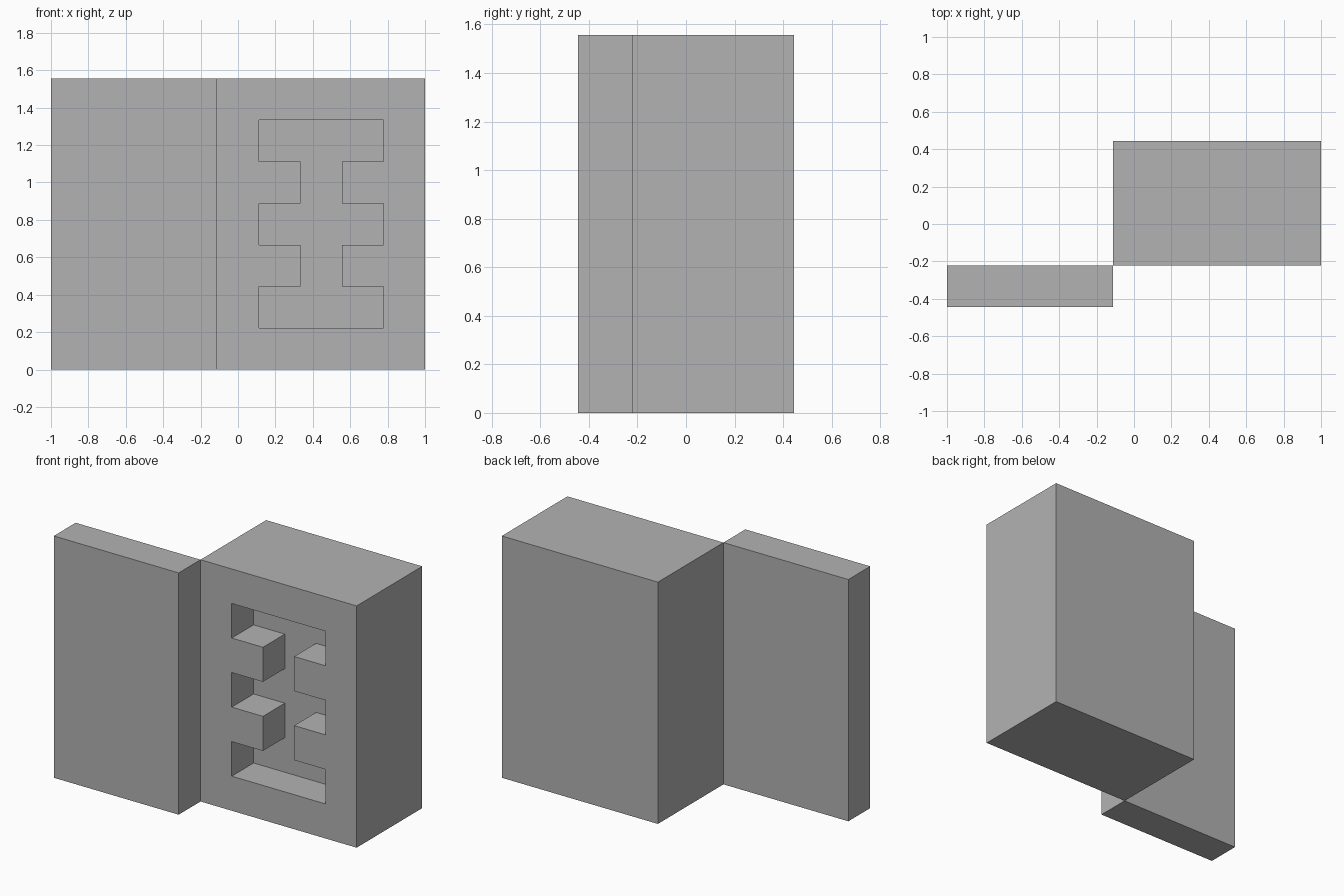
import bpy
import bmesh
from mathutils import Vector

U = 2 / 9 / 2  # one module of the design grid

cube = bpy.data.objects.get("Cube")
if cube:
    bpy.data.objects.remove(cube, do_unlink=True)

grey = bpy.data.materials.new("plain grey")
grey.use_nodes = True
colour = (0.448, 0.448, 0.448, 1)
grey.diffuse_color = colour
grey.node_tree.nodes["Principled BSDF"].inputs["Base Color"].default_value = colour


def extrude_outline(name, outline, y_front, y_back):
    """Extrude an x-z outline, in modules, from y_front to y_back."""
    bm = bmesh.new()
    face = bm.faces.new([bm.verts.new((x * U, y_front * U, z * U)) for x, z in outline])
    result = bmesh.ops.extrude_face_region(bm, geom=[face])
    moved = [v for v in result["geom"] if isinstance(v, bmesh.types.BMVert)]
    bmesh.ops.translate(bm, verts=moved, vec=Vector((0, (y_back - y_front) * U, 0)))
    # Keep the starting cap so that the solid is closed
    if not face.is_valid or any(e.is_boundary for e in bm.edges):
        bmesh.ops.holes_fill(bm, edges=[e for e in bm.edges if e.is_boundary])
    bmesh.ops.recalc_face_normals(bm, faces=bm.faces)
    mesh = bpy.data.meshes.new(name)
    bm.to_mesh(mesh)
    bm.free()
    mesh.materials.append(grey)
    obj = bpy.data.objects.new(name, mesh)
    bpy.context.collection.objects.link(obj)
    return obj


def rectangle(x0, x1, height):
    return [(x0, 0), (x1, 0), (x1, height), (x0, height)]


# Thin front panel and thick main block, meeting along one vertical edge
extrude_outline("front_panel", rectangle(-9, -1, 14), -4, -2)
block = extrude_outline("main_block", rectangle(-1, 9, 14), -2, 4)

# Recess with two square teeth on each side, mirrored about its centre line
centre = 4
half = [(3, 2), (3, 4), (1, 4), (1, 6), (3, 6), (3, 8), (1, 8), (1, 10), (3, 10), (3, 12)]
outline = [(centre + x, z) for x, z in half]
outline += [(centre - x, z) for x, z in reversed(half)]
cutter = extrude_outline("recess_cutter", outline, -3, 0)
cutter.hide_render = True

cut = block.modifiers.new("recess", "BOOLEAN")
cut.operation = "DIFFERENCE"
cut.solver = "EXACT"
cut.object = cutter

# Apply the cut and discard the helper
bpy.context.view_layer.objects.active = block
bpy.ops.object.modifier_apply(modifier=cut.name)
bpy.data.objects.remove(cutter, do_unlink=True)
